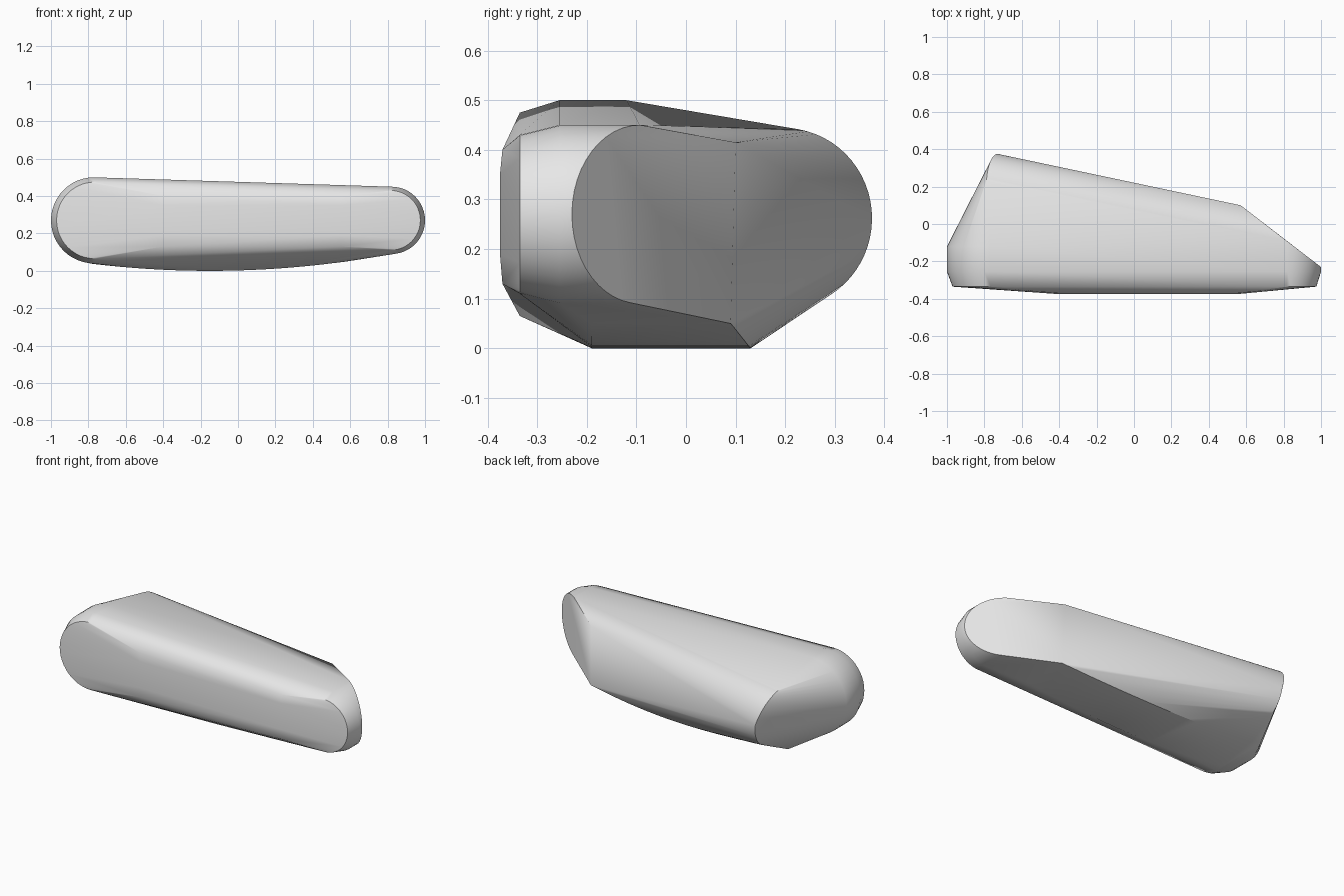
import bpy, bmesh
from math import sin, cos, radians, pi

if "Cube" in bpy.data.objects:
    bpy.data.objects.remove(bpy.data.objects["Cube"], do_unlink=True)

grey = bpy.data.materials.new("light grey")
grey.use_nodes = True
colour = (0.8, 0.8, 0.8, 1)
grey.diffuse_color = colour
grey.node_tree.nodes["Principled BSDF"].inputs["Base Color"].default_value = colour

STEPS = 24
MID = 0.27


def end_arc(side, centre, radius, depth):
    """Half circle bulging to one side; depth gives y for each x."""
    pts = []
    for i in range(STEPS + 1):
        a = -pi / 2 + pi * i / STEPS
        x = centre + side * radius * cos(a)
        pts.append((x, depth(x), MID + radius * sin(a)))
    return pts


points = []

# Front rim and the wider rim behind it
points += end_arc(-1, -0.765, 0.205, lambda x: -0.335)
points += end_arc(1, 0.815, 0.16, lambda x: -0.335)
points += end_arc(-1, -0.77, 0.23, lambda x: -0.255)
points += end_arc(1, 0.82, 0.18, lambda x: -0.255)

# Large end, and the small end cut by a slanted plane
points += end_arc(-1, -0.77, 0.23, lambda x: -0.12)
points += end_arc(1, 0.82, 0.18, lambda x: -0.23 + 0.762 * (1 - x))

# Slightly raised front panel
for x in (-0.4, 0.55):
    points += [(x, -0.375, z) for z in (0.19, 0.35)]
    points += [(x, -0.37, z) for z in (0.13, 0.4)]

# Rounded back corner
for i in range(STEPS + 1):
    a = radians(-58 + 138 * i / STEPS)
    x = -0.73 - 0.06 * max(0, sin(a)) - 0.02 * min(0, sin(a))
    points.append((x, 0.197 + 0.178 * cos(a), 0.262 + 0.182 * sin(a)))

# Back edge of the slanted cut
points += [(0.57, 0.1, 0.415), (0.58, 0.09, 0.05)]

# Gently curved underside
for i in range(STEPS + 1):
    x = -0.78 + 1.36 * i / STEPS
    z = 0.095 * (x + 0.15) ** 2
    back = 0.13 - 0.04 * max(0, (x + 0.15) / 0.73) ** 2
    points += [(x, -0.19, z), (x, back, z)]

# Wrap the profiles in one convex skin
bm = bmesh.new()
for p in points:
    bm.verts.new(p)
hull = bmesh.ops.convex_hull(bm, input=bm.verts)
loose = {g for g in hull["geom_interior"] + hull["geom_unused"]
         if isinstance(g, bmesh.types.BMVert) and not g.link_faces}
bmesh.ops.delete(bm, geom=list(loose), context="VERTS")
bmesh.ops.dissolve_limit(bm, angle_limit=radians(0.5), verts=bm.verts, edges=bm.edges)
bmesh.ops.recalc_face_normals(bm, faces=bm.faces)
mesh = bpy.data.meshes.new("body")
bm.to_mesh(mesh)
bm.free()
mesh.materials.append(grey)

body = bpy.data.objects.new("body", mesh)
bpy.context.collection.objects.link(body)
bpy.ops.object.select_all(action="DESELECT")
body.select_set(True)
bpy.context.view_layer.objects.active = body
bpy.ops.object.shade_smooth_by_angle(angle=radians(30))
